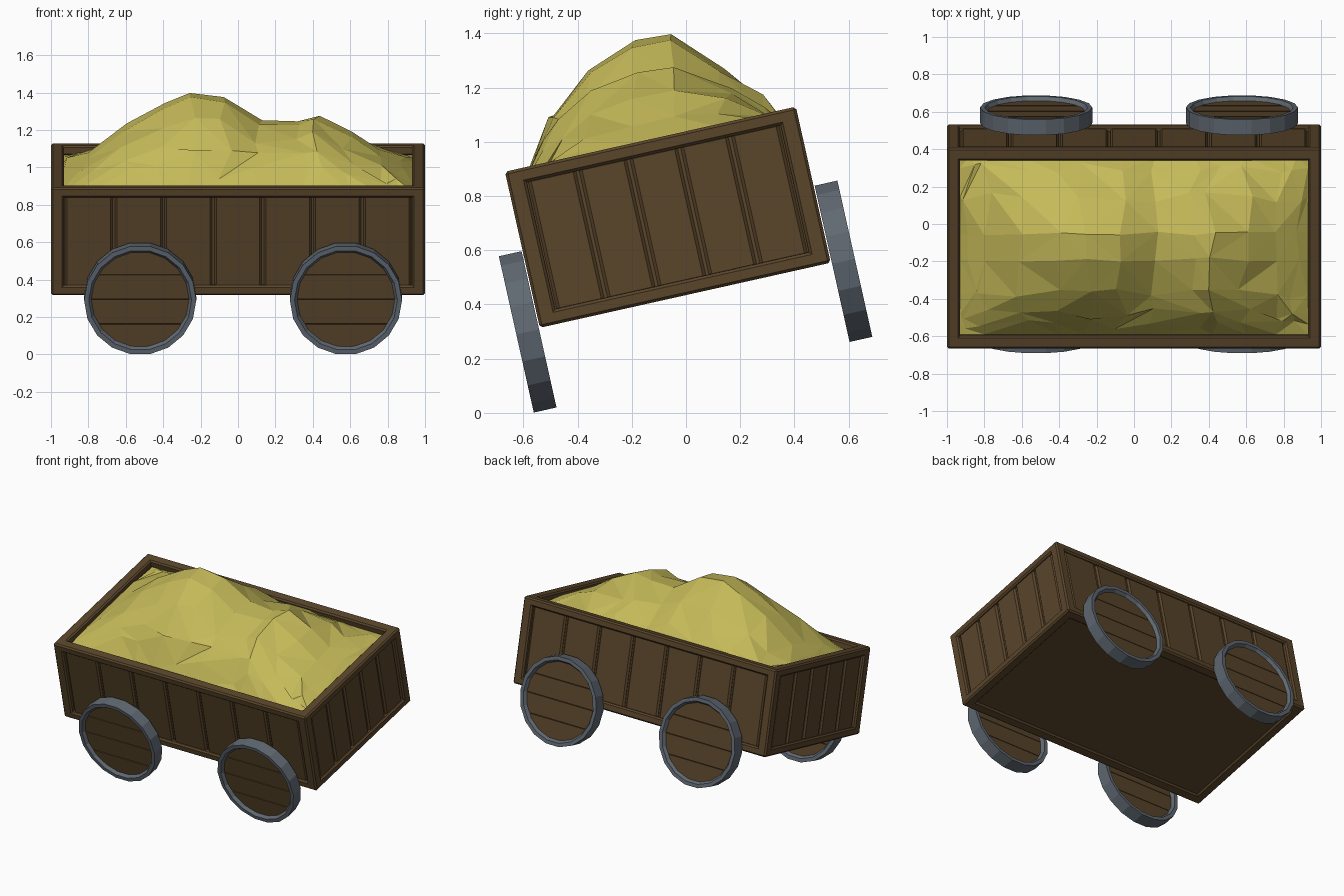
import bpy, bmesh, math, random
from mathutils import Matrix, Vector

if "Cube" in bpy.data.objects:
    bpy.data.objects.remove(bpy.data.objects["Cube"])

random.seed(4)
TILT = Matrix.Translation((0, -0.067, 0.722)) @ Matrix.Rotation(math.radians(12.6), 4, 'X')


def material(name, rgb):
    m = bpy.data.materials.new(name)
    m.diffuse_color = (*rgb, 1)
    m.use_nodes = True
    m.node_tree.nodes["Principled BSDF"].inputs["Base Color"].default_value = m.diffuse_color
    return m


WOOD = material("wood", (0.10, 0.058, 0.023))
IRON = material("iron", (0.115, 0.138, 0.165))
STRAW = material("straw", (0.56, 0.49, 0.10))


def finish(name, bm, mat, matrix=TILT):
    bmesh.ops.recalc_face_normals(bm, faces=bm.faces)
    me = bpy.data.meshes.new(name)
    bm.to_mesh(me)
    bm.free()
    me.materials.append(mat)
    ob = bpy.data.objects.new(name, me)
    ob.matrix_world = matrix
    bpy.context.collection.objects.link(ob)
    return ob


def box(name, centre, size, bevel=0.0):
    bm = bmesh.new()
    bmesh.ops.create_cube(bm, size=1, matrix=Matrix.Translation(centre) @ Matrix.Diagonal((*size, 1)))
    if bevel:
        bmesh.ops.bevel(bm, geom=bm.edges[:], offset=bevel, segments=1, affect='EDGES')
    return finish(name, bm, WOOD)


# Frame: rails and posts overlap at the corners
L, W, H = 2.0, 1.10, 0.59
P, R, B = 0.07, 0.055, 0.01
for sz in (-1, 1):
    z = sz * (H - R) / 2
    for s in (-1, 1):
        box("long_rail", (0, s * (W - P) / 2, z), (L, P, R), B)
        box("end_rail", (s * (L - P) / 2, 0, z), (P, W, R), B)
for sx in (-1, 1):
    for sy in (-1, 1):
        box("corner_post", (sx * (L - P) / 2, sy * (W - P) / 2, 0), (P, P, H), B)

# Plank walls with a thin backing behind the grooves
PH = H - 2 * R + 0.02
for s in (-1, 1):
    y, x = s * (W - P) / 2, s * (L - P) / 2
    box("side_backing", (0, y, 0), (L - P, 0.012, PH))
    box("end_backing", (x, 0, 0), (0.012, W - P, PH))
    step = (L - 2 * P) / 7
    for i in range(7):
        box("side_plank", ((i - 3) * step, y, 0), (step - 0.012, 0.04, PH), 0.011)
    step = (W - 2 * P) / 5
    for i in range(5):
        box("end_plank", (x, (i - 2) * step, 0), (0.04, step - 0.012, PH), 0.011)
box("floor", (0, 0, -0.268), (L - P, W - P, 0.03))


# Wheels: 18-sided iron tyre around a disc of boards
def tyre(centre):
    prof = [(0.3, -0.043), (0.3, 0.043), (0.275, 0.043), (0.26, 0.02), (0.26, -0.02), (0.275, -0.043)]
    n = 18
    bm = bmesh.new()
    rings = []
    for k in range(n):
        a = 2 * math.pi * k / n
        rings.append([bm.verts.new(Vector(centre) + Vector((r * math.cos(a), y, r * math.sin(a))))
                      for r, y in prof])
    for k in range(n):
        a, b = rings[k], rings[(k + 1) % n]
        for j in range(len(prof)):
            i = (j + 1) % len(prof)
            bm.faces.new((a[j], a[i], b[i], b[j]))
    finish("wheel_tyre", bm, IRON)


def wheel_board(centre, z0, z1):
    bm = bmesh.new()
    bmesh.ops.create_cone(bm, cap_ends=True, segments=18, radius1=0.264, radius2=0.264, depth=0.044,
                          matrix=Matrix.Translation(centre) @ Matrix.Rotation(math.pi / 2, 4, 'X'))
    for z, n in ((z0, -1), (z1, 1)):
        bmesh.ops.bisect_plane(bm, geom=bm.verts[:] + bm.edges[:] + bm.faces[:],
                               plane_co=(0, 0, centre[2] + z), plane_no=(0, 0, n), clear_outer=True)
        bmesh.ops.holes_fill(bm, edges=[e for e in bm.edges if e.is_boundary], sides=0)
    finish("wheel_board", bm, WOOD)


for x in (-0.523, 0.577):
    for s in (-1, 1):
        c = (x, s * 0.597, -0.30)
        tyre(c)
        for i in range(4):
            wheel_board(c, -0.27 + i * 0.135 + 0.002, -0.27 + (i + 1) * 0.135 - 0.002)


# Straw heap: ridge profile along x times profile across y
RIDGE = [(-0.93, .02), (-0.88, .06), (-0.8, .11), (-0.6, .265), (-0.4, .375), (-0.27, .435), (-0.06, .41),
         (0.115, .287), (0.32, .28), (0.42, .318), (0.6, .23), (0.76, .12), (0.87, .06), (0.93, .02)]
ACROSS = [(-0.59, .05), (-0.535, .38), (-0.48, .6), (-0.377, .83), (-0.19, 1.0), (-0.05, .98),
          (0.145, .63), (0.30, .22), (0.36, .03)]


def lerp(table, t):
    for (a, p), (b, q) in zip(table, table[1:]):
        if t <= b:
            return p + (q - p) * max(0, t - a) / (b - a)
    return table[-1][1]


xs = [p[0] for p in RIDGE]
ys = [p[0] for p in ACROSS]
bm = bmesh.new()
grid = []
for i, x in enumerate(xs):
    row = []
    for j, y in enumerate(ys):
        edge = i in (0, len(xs) - 1) or j in (0, len(ys) - 1)
        crest = abs(y + 0.12) < 0.1
        px = x if edge else x + random.uniform(-0.045, 0.045) * (0.4 if crest else 1)
        py = y if edge else y + random.uniform(-0.03, 0.03) * (0.4 if crest else 1)
        h = lerp(RIDGE, px) * lerp(ACROSS, py)
        h += 0 if crest or edge else random.uniform(-0.02, 0.02)
        row.append(bm.verts.new((px, py, 0.835 + 0.223 * (py + 0.67) + h)))
    grid.append(row)
for i in range(len(xs) - 1):
    for j in range(len(ys) - 1):
        a, b, c, d = grid[i][j], grid[i + 1][j], grid[i + 1][j + 1], grid[i][j + 1]
        tris = ((a, b, c), (a, c, d)) if random.random() < 0.5 else ((a, b, d), (b, c, d))
        for t in tris:
            bm.faces.new(t)
heap = finish("straw_heap", bm, STRAW, Matrix.Identity(4))
if sum(p.normal.z for p in heap.data.polygons) < 0:
    heap.data.flip_normals()
